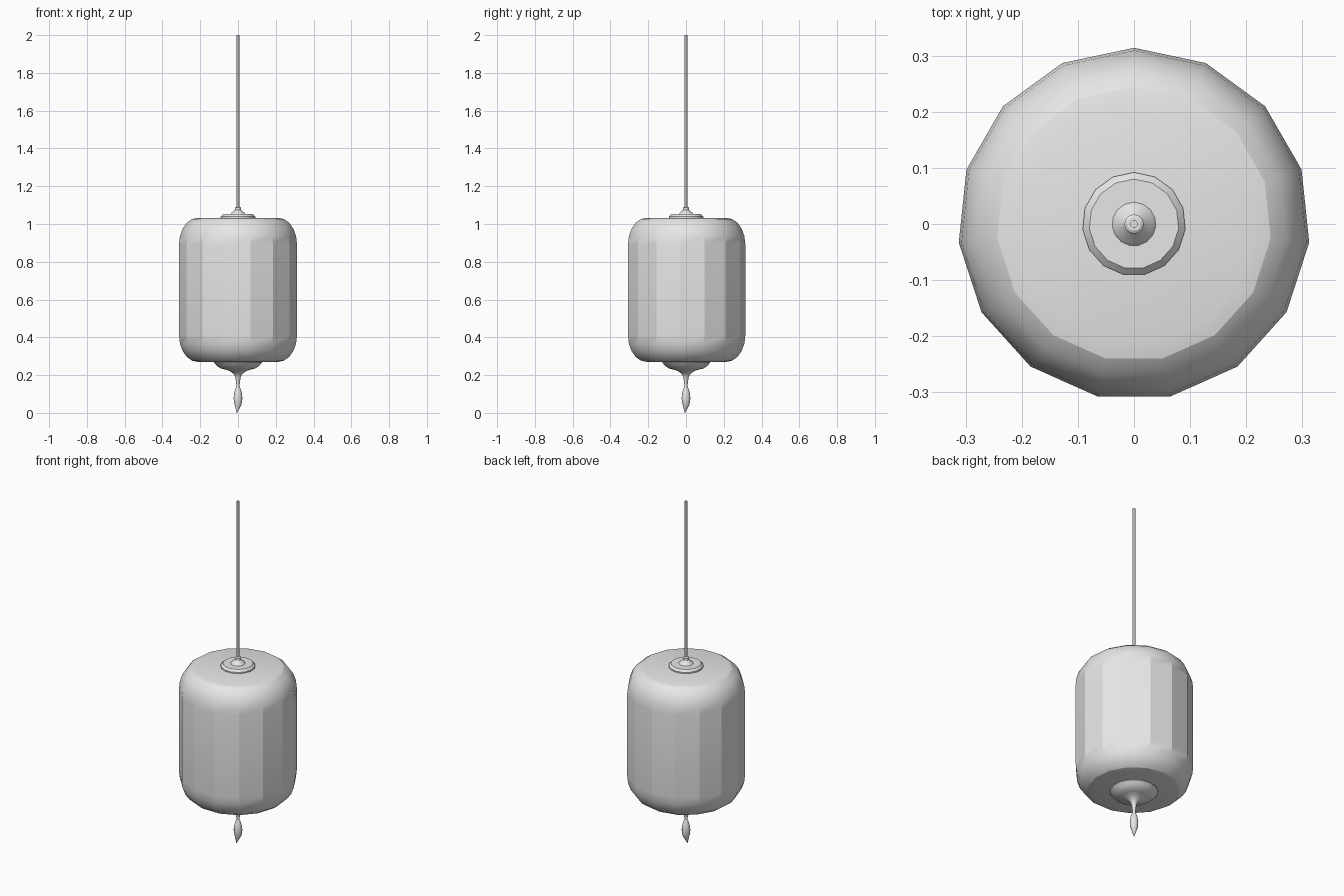
import bpy, bmesh, math

if "Cube" in bpy.data.objects:
    bpy.data.objects.remove(bpy.data.objects["Cube"])

grey = bpy.data.materials.new("plain grey")
grey.diffuse_color = (0.8, 0.8, 0.8, 1)
grey.use_nodes = True
grey.node_tree.nodes["Principled BSDF"].inputs["Base Color"].default_value = grey.diffuse_color


def lathe(name, profile, sides, smooth_angle):
    """Revolve (radius, z[, x shift, y shift]) points, bottom to top, and close both ends."""
    bm = bmesh.new()
    rings = []
    for p in profile:
        r, z = p[:2]
        dx, dy = p[2:] if len(p) > 2 else (0, 0)
        rings.append([bm.verts.new((dx + r * math.cos(math.pi / 2 + 2 * math.pi * i / sides),
                                    dy + r * math.sin(math.pi / 2 + 2 * math.pi * i / sides), z))
                      for i in range(sides)])
    for a, b in zip(rings, rings[1:]):
        for i in range(sides):
            j = (i + 1) % sides
            bm.faces.new((a[i], a[j], b[j], b[i]))
    bm.faces.new(rings[0][::-1])
    bm.faces.new(rings[-1])
    mesh = bpy.data.meshes.new(name)
    bm.to_mesh(mesh)
    bm.free()
    mesh.shade_smooth()
    mesh.set_sharp_from_angle(angle=math.radians(smooth_angle))
    mesh.materials.append(grey)
    ob = bpy.data.objects.new(name, mesh)
    bpy.context.collection.objects.link(ob)
    return ob


# Fifteen-sided lantern body with rounded shoulders
steps = 5
arc = [(0.214 + 0.10 * math.sin(math.pi / 2 * k / steps),
        0.14 * math.cos(math.pi / 2 * k / steps)) for k in range(steps + 1)]
body = [(r, 0.41 - h) for r, h in arc] + [(r, 0.893 + h) for r, h in reversed(arc)]
lathe("lantern_body", body, 15, 23)

# Stepped cap on top
lathe("top_cap", [(0.092, 1.02), (0.092, 1.04), (0.08, 1.052), (0.039, 1.052), (0.033, 1.06),
                  (0.02, 1.07), (0.017, 1.075), (0.017, 1.087), (0.012, 1.09)], 15, 30)

# Hanging rod
lathe("hanging_rod", [(0.007, 1.08), (0.007, 2.0)], 12, 40)

# Lower cap tapering into a stem
lathe("bottom_cap", [(0.009, 0.13), (0.009, 0.15), (0.014, 0.19), (0.024, 0.207), (0.045, 0.222),
                     (0.07, 0.23), (0.092, 0.235), (0.112, 0.248), (0.128, 0.266),
                     (0.128, 0.28)], 15, 40)

# Teardrop pendant with a slightly bent tip
lathe("pendant", [(0.001, 0.0, -0.006, -0.006), (0.009, 0.02, -0.003, -0.003), (0.017, 0.04),
                  (0.022, 0.06), (0.023, 0.08), (0.021, 0.10), (0.016, 0.12),
                  (0.009, 0.14)], 12, 50)
